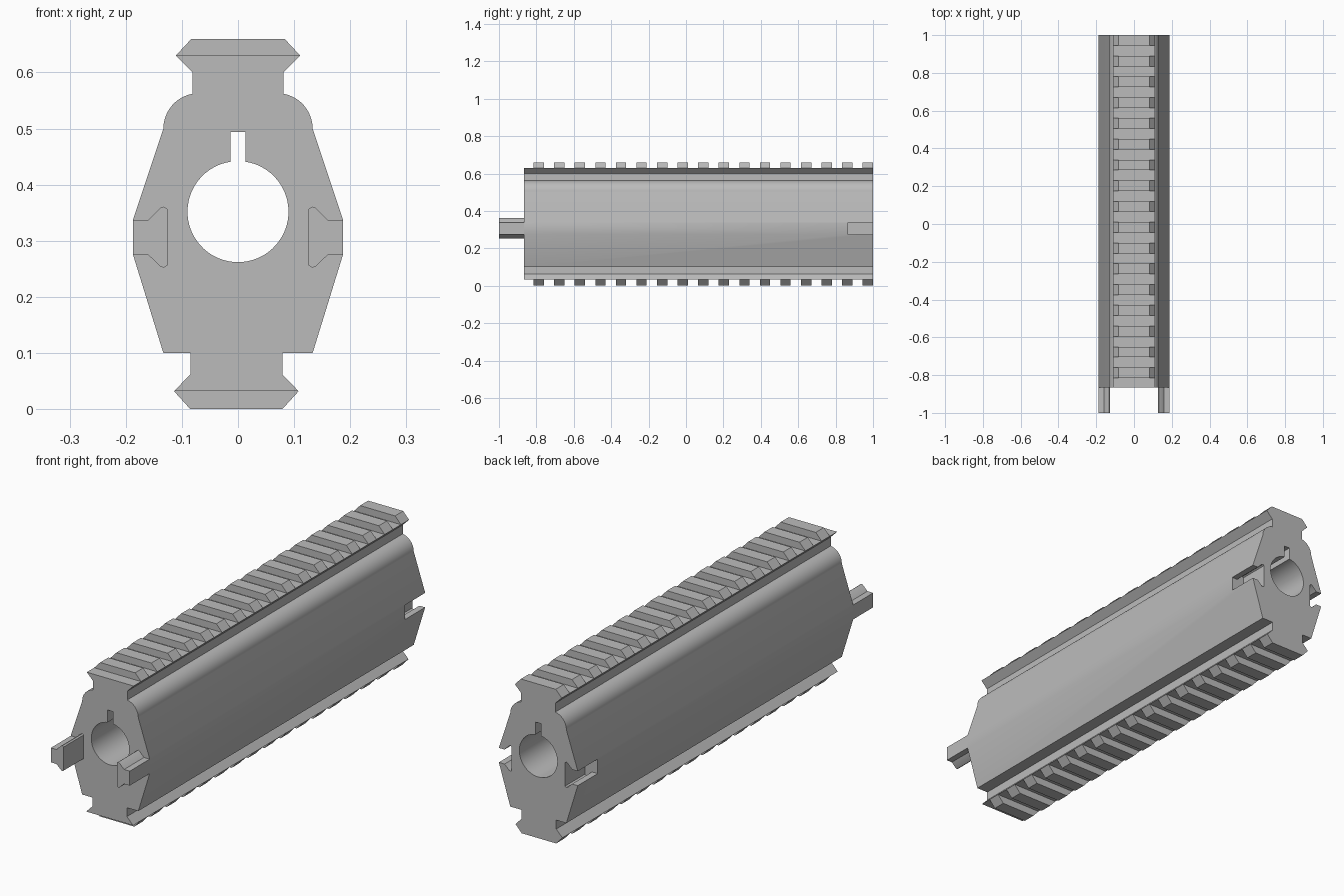
import bpy
import bmesh
from math import sin, cos, asin, pi, radians

cube = bpy.data.objects.get("Cube")
if cube:
    bpy.data.objects.remove(cube, do_unlink=True)

FRONT, BACK = -0.865, 1.0

# Single matte grey
grey = bpy.data.materials.new("plain_grey")
grey.use_nodes = True
grey.diffuse_color = (0.5, 0.5, 0.5, 1)
grey.node_tree.nodes["Principled BSDF"].inputs["Base Color"].default_value = (0.5, 0.5, 0.5, 1)


def extrude(bm, profile, y0, y1):
    """Add a closed prism of an (x, z) profile running from y0 to y1."""
    near = [bm.verts.new((x, y0, z)) for x, z in profile]
    far = [bm.verts.new((x, y1, z)) for x, z in profile]
    bm.faces.new(near)
    bm.faces.new(far[::-1])
    for i in range(len(near)):
        j = (i + 1) % len(near)
        bm.faces.new((near[j], near[i], far[i], far[j]))


def make(name, prisms):
    """Make one object from a list of (profile, y0, y1) prisms."""
    bm = bmesh.new()
    for prism in prisms:
        extrude(bm, *prism)
    bmesh.ops.recalc_face_normals(bm, faces=bm.faces)
    mesh = bpy.data.meshes.new(name)
    bm.to_mesh(mesh)
    bm.free()
    mesh.materials.append(grey)
    obj = bpy.data.objects.new(name, mesh)
    bpy.context.collection.objects.link(obj)
    return obj


def activate(obj):
    bpy.ops.object.select_all(action='DESELECT')
    obj.select_set(True)
    bpy.context.view_layer.objects.active = obj


def cut(obj, cutter):
    mod = obj.modifiers.new("cut", 'BOOLEAN')
    mod.operation = 'DIFFERENCE'
    mod.solver = 'EXACT'
    mod.object = cutter
    activate(obj)
    bpy.ops.object.modifier_apply(modifier=mod.name)
    bpy.data.objects.remove(cutter, do_unlink=True)


def flip(profile):
    return [(-x, z) for x, z in profile]


# Body: half outline from the bottom rail to the top rail, then mirrored
OFF = -0.003  # the lower rail sits slightly off centre
lower = [(0.111, 0.032), (0.082, 0.062), (0.082, 0.1)]
shoulder = [(0.07 + 0.063 * cos(a), 0.5 + 0.063 * sin(a))
            for a in (radians(80) * i / 12 for i in range(13))]
upper = ([(0.133, 0.1), (0.187, 0.275), (0.187, 0.338)] + shoulder
         + [(0.081, 0.6), (0.111, 0.63)])
right = [(x + OFF, z) for x, z in lower] + upper
left = [(OFF - x, z) for x, z in lower] + flip(upper)
body = make("body", [(right + left[::-1], FRONT, BACK)])

# Keyed bore through the whole length
R, CZ, SLOT = 0.09, 0.352, 0.013
start = asin(SLOT / R)
steps = 64
bore = [(SLOT, 0.494)]
for i in range(steps + 1):
    a = start + (2 * pi - 2 * start) * i / steps
    bore.append((R * sin(a), CZ + R * cos(a)))
bore.append((-SLOT, 0.494))
cut(body, make("bore_cutter", [(bore, FRONT - 0.1, BACK + 0.1)]))


# Flared tabs at the front and matching notches at the back
def tab(outer):
    return [(outer, 0.275), (0.16, 0.275), (0.138, 0.254), (0.132, 0.252),
            (0.126, 0.256), (0.126, 0.357), (0.132, 0.361), (0.138, 0.359),
            (0.16, 0.337), (outer, 0.337)]


cut(body, make("notch_cutter", [(tab(0.25), 0.865, BACK + 0.1),
                                (flip(tab(0.25)), 0.865, BACK + 0.1)]))
tabs = [make("left_tab", [(tab(0.187), -1.0, FRONT)]),
        make("right_tab", [(flip(tab(0.187)), -1.0, FRONT)])]

# Rows of bevelled teeth on both rails
top_tooth = [(-0.111, 0.63), (0.111, 0.63), (0.083, 0.66), (-0.083, 0.66)]
low_tooth = [(OFF - 0.111, 0.032), (OFF + 0.111, 0.032),
             (OFF + 0.082, 0.0), (OFF - 0.082, 0.0)]
ends = [BACK - 0.11 * i for i in range(17)]
top_teeth = make("top_rail_teeth", [(top_tooth, e - 0.055, e) for e in ends])
low_teeth = make("bottom_rail_teeth", [(low_tooth, e - 0.055, e) for e in ends])

for obj in [body, top_teeth, low_teeth] + tabs:
    activate(obj)
    bpy.ops.object.shade_smooth_by_angle(angle=radians(30))
